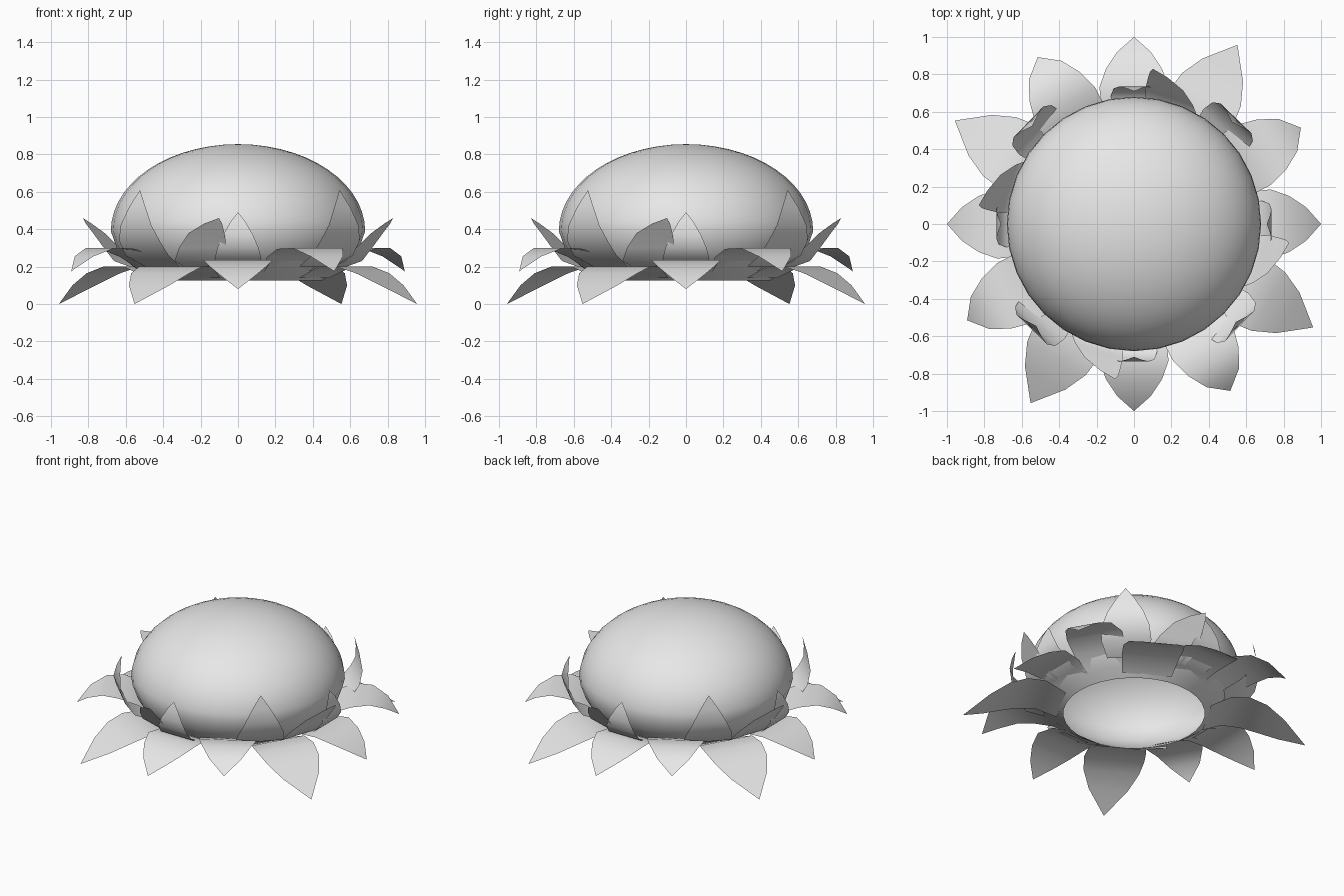
import bpy, bmesh
from math import radians, pi, sin, cos
from mathutils import Matrix

cube = bpy.data.objects.get("Cube")
if cube:
    bpy.data.objects.remove(cube, do_unlink=True)

# Single plain grey material
grey = bpy.data.materials.new("pale_grey")
grey.use_nodes = True
colour = (0.8, 0.8, 0.8, 1)
grey.diffuse_color = colour
grey.node_tree.nodes["Principled BSDF"].inputs["Base Color"].default_value = colour


def finish(bm, name):
    """Turn a bmesh into a smooth-shaded mesh with the grey material."""
    for face in bm.faces:
        face.smooth = True
    mesh = bpy.data.meshes.new(name)
    bm.to_mesh(mesh)
    bm.free()
    mesh.materials.append(grey)
    return mesh


def add(name, mesh, turn=0):
    obj = bpy.data.objects.new(name, mesh)
    obj.rotation_euler.z = turn
    bpy.context.collection.objects.link(obj)
    return obj


def petal_mesh(name, stations):
    """Thin petal along +x; stations hold radius, height, half width, sideways shift."""
    bm = bmesh.new()
    rows = []
    for r, z, half, *shift in stations:
        y = shift[0] if shift else 0
        sides = (-half, half) if half else (0,)
        rows.append([bm.verts.new((r, y + s, z)) for s in sides])
    for a, b in zip(rows, rows[1:]):
        bm.faces.new([a[0]] + b + [a[1]])
    bmesh.ops.recalc_face_normals(bm, faces=bm.faces)
    if sum(f.normal.z for f in bm.faces) < 0:
        bmesh.ops.reverse_faces(bm, faces=bm.faces)
    return finish(bm, name)


# Dome: lower lip curving into a half ellipsoid, open underneath
RADIUS, WAIST, RISE, STEPS = 0.68, 0.39, 0.465, 14
profile = [(0.45, 0.125), (0.52, 0.17), (0.59, 0.225), (0.645, 0.29)]
for i in range(STEPS + 1):
    a = pi / 2 * i / STEPS
    profile.append((RADIUS * cos(a), WAIST + RISE * sin(a)))
bm = bmesh.new()
verts = [bm.verts.new((r, 0, z)) for r, z in profile]
edges = [bm.edges.new(pair) for pair in zip(verts, verts[1:])]
bmesh.ops.spin(bm, geom=verts + edges, cent=(0, 0, 0), axis=(0, 0, 1),
               angle=2 * pi, steps=32)
bmesh.ops.remove_doubles(bm, verts=bm.verts, dist=0.0005)
bmesh.ops.recalc_face_normals(bm, faces=bm.faces)
if max(bm.faces, key=lambda f: f.calc_center_median().z).normal.z < 0:
    bmesh.ops.reverse_faces(bm, faces=bm.faces)
add("dome", finish(bm, "dome"))

# Petal kinds: first angle in degrees, then stations from base to tip
petals = {
    "level_petal": (0, [(0.5, 0.17, 0.14), (0.6, 0.22, 0.17), (0.73, 0.235, 0.185),
                        (0.83, 0.2, 0.15), (0.92, 0.15, 0.09), (1, 0.08, 0)]),
    "arched_petal": (30, [(0.52, 0.18, 0.15), (0.62, 0.25, 0.18), (0.74, 0.295, 0.185),
                          (0.85, 0.3, 0.155), (0.95, 0.255, 0.1), (1.03, 0.175, 0)]),
    "drooping_petal": (60, [(0.47, 0.14, 0.16), (0.6, 0.2, 0.185), (0.72, 0.2, 0.195),
                            (0.83, 0.165, 0.18), (0.95, 0.1, 0.125), (1.106, 0, 0)]),
    "small_upright_petal": (0, [(0.57, 0.2, 0.1), (0.68, 0.24, 0.125), (0.725, 0.3, 0.11),
                                (0.735, 0.37, 0.08), (0.725, 0.44, 0.04), (0.71, 0.49, 0)]),
    "tall_upright_petal": (46, [(0.58, 0.2, 0.13), (0.7, 0.26, 0.16), (0.76, 0.34, 0.15),
                                (0.785, 0.42, 0.115), (0.775, 0.52, 0.06), (0.755, 0.61, 0)]),
    "leaning_petal": (72, [(0.57, 0.2, 0.12), (0.65, 0.23, 0.145), (0.7, 0.3, 0.135, 0.03),
                           (0.76, 0.38, 0.1, 0.07), (0.8, 0.43, 0.05, 0.12),
                           (0.82, 0.46, 0, 0.16)]),
}

# Each kind repeats four times around the dome
for name, (angle, stations) in petals.items():
    mesh = petal_mesh(name, stations)
    for k in range(4):
        add(f"{name}_{k + 1}", mesh, radians(angle + 90 * k))
